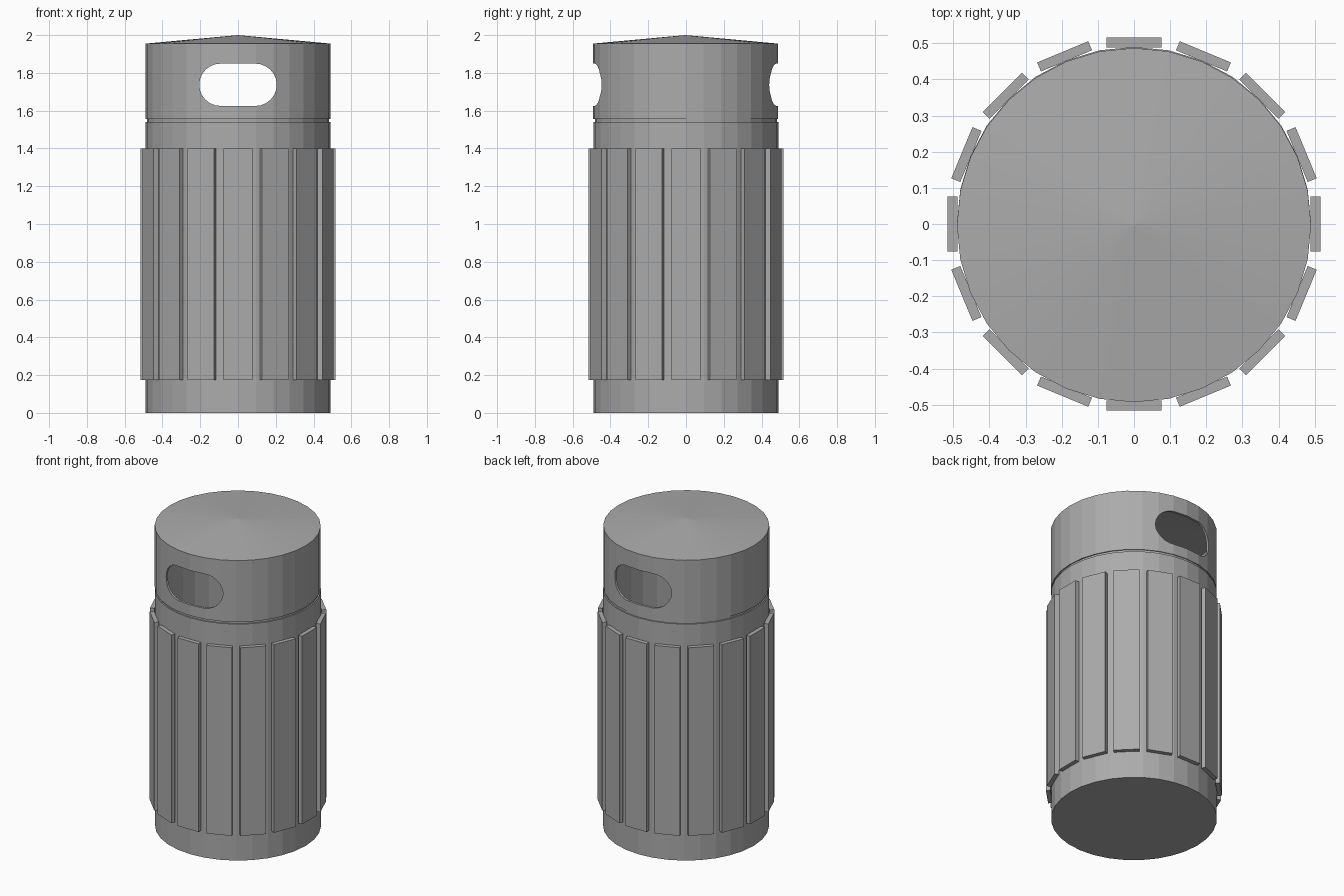
import bpy, bmesh, math
from mathutils import Matrix

if "Cube" in bpy.data.objects:
    bpy.data.objects.remove(bpy.data.objects["Cube"])

SIDES = 32
grey = bpy.data.materials.new("metal grey")
grey.diffuse_color = (0.41, 0.41, 0.41, 1)
grey.use_nodes = True
grey.node_tree.nodes["Principled BSDF"].inputs["Base Color"].default_value = grey.diffuse_color


def finish(name, bm, mat=grey):
    bmesh.ops.recalc_face_normals(bm, faces=bm.faces)
    me = bpy.data.meshes.new(name)
    bm.to_mesh(me)
    bm.free()
    me.materials.append(mat)
    ob = bpy.data.objects.new(name, me)
    bpy.context.collection.objects.link(ob)
    return ob


def lathe(name, profile):
    """Spin an (r, z) profile around z; points with r = 0 become poles."""
    bm = bmesh.new()
    verts = [bm.verts.new((r, 0, z)) for r, z in profile]
    edges = [bm.edges.new(p) for p in zip(verts, verts[1:])]
    bmesh.ops.spin(bm, geom=verts + edges, cent=(0, 0, 0), axis=(0, 0, 1),
                   angle=math.tau, steps=SIDES)
    bmesh.ops.remove_doubles(bm, verts=bm.verts, dist=1e-4)
    return finish(name, bm)


# Hollow bin body with a recessed collar that carries the lid
body = lathe("bin_body", [(0, 0), (0.49, 0), (0.49, 1.54), (0.482, 1.54),
                          (0.482, 1.57), (0.47, 1.57), (0.47, 0.03), (0, 0.03)])

# Hollow lid with a shallow conical roof
lid = lathe("lid", [(0, 2.0), (0.49, 1.955), (0.49, 1.555), (0.475, 1.555),
                    (0.475, 1.94), (0, 1.985)])
lid.location.y = -0.003

# Rounded slot cut through the front and back of the lid
R, HALF, ZC = 0.112, 0.093, 1.737
bm = bmesh.new()
ring = []
for side, start in ((1, -90), (-1, 90)):
    for i in range(13):
        a = math.radians(start + i * 15)
        ring.append(bm.verts.new((side * HALF + R * math.cos(a), -1, ZC + R * math.sin(a))))
face = bm.faces.new(ring)
ext = bmesh.ops.extrude_face_region(bm, geom=[face])["geom"]
bmesh.ops.translate(bm, vec=(0, 2, 0),
                    verts=[v for v in ext if isinstance(v, bmesh.types.BMVert)])
cutter = finish("slot_cutter", bm)
cutter.hide_render = True
cutter.hide_set(True)
cut = lid.modifiers.new("slot", "BOOLEAN")
cut.operation = "DIFFERENCE"
cut.solver = "EXACT"
cut.object = cutter

# Ring of sixteen vertical slats around the body
bm = bmesh.new()
for i in range(16):
    m = (Matrix.Rotation(i * math.tau / 16, 4, "Z")
         @ Matrix.Translation((0, -0.502, 0.7875))
         @ Matrix.Diagonal((0.153, 0.027, 1.225, 1)))
    bmesh.ops.create_cube(bm, size=1, matrix=m)
finish("slats", bm)
